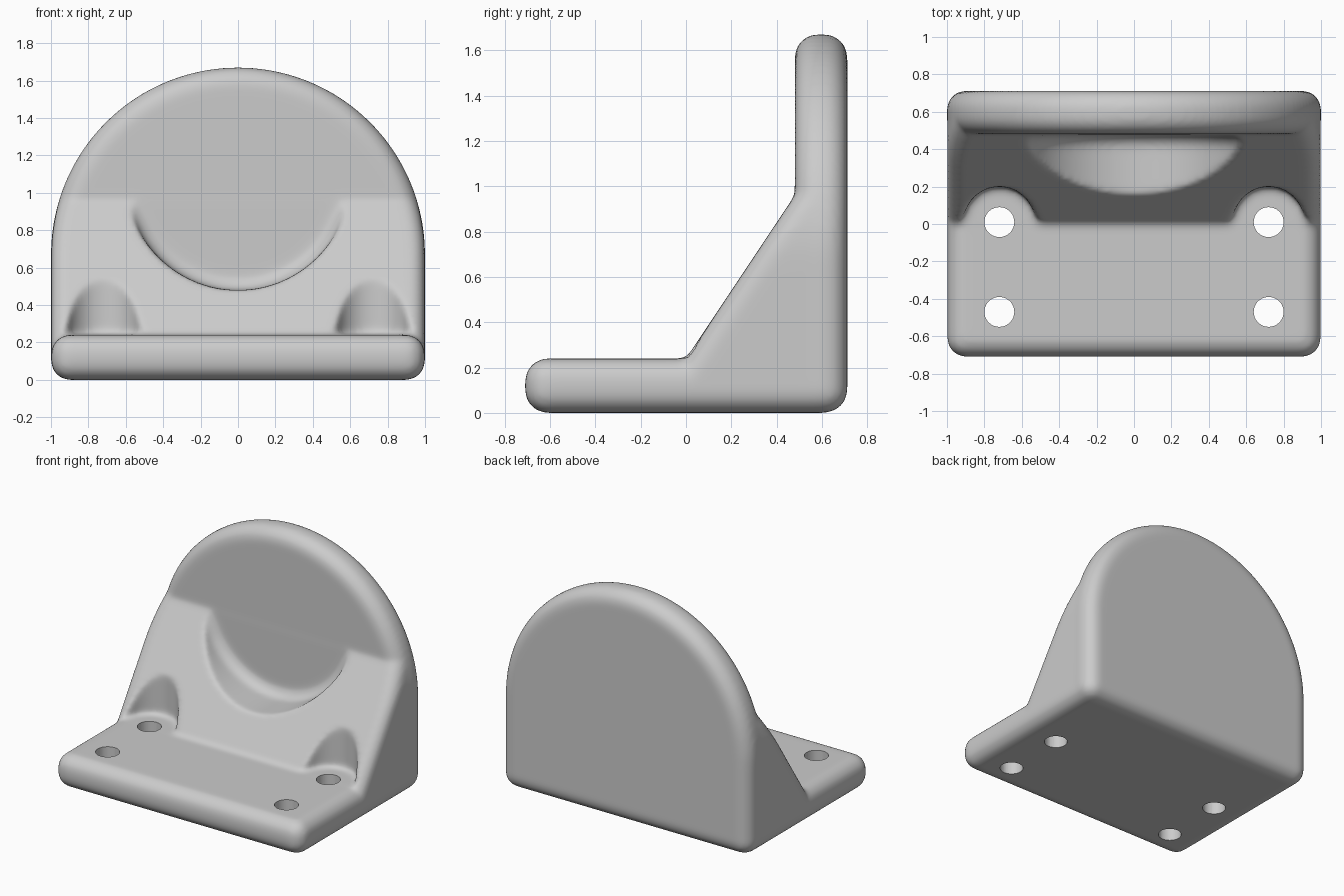
import bpy, bmesh
from math import sin, cos, radians
from mathutils import Vector

if "Cube" in bpy.data.objects:
    bpy.data.objects.remove(bpy.data.objects["Cube"], do_unlink=True)

grey = bpy.data.materials.new("light_grey")
grey.use_nodes = True
grey.diffuse_color = (0.6, 0.6, 0.6, 1)
grey.node_tree.nodes["Principled BSDF"].inputs["Base Color"].default_value = (0.6, 0.6, 0.6, 1)


def arc(cx, cy, r, start, end, steps):
    angles = [radians(start + (end - start) * i / steps) for i in range(steps + 1)]
    return [(cx + r * cos(a), cy + r * sin(a)) for a in angles]


def prism(name, outline, near, far, round_by=0.0, pick=lambda a, b: True):
    """Solid between two placements of a flat outline, with rounded edges."""
    bm = bmesh.new()
    rings = [[bm.verts.new(place(a, b)) for a, b in outline] for place in (near, far)]
    for ring in rings:
        bm.faces.new(ring)
    for i in range(len(outline)):
        j = i - 1
        bm.faces.new((rings[0][i], rings[0][j], rings[1][j], rings[1][i]))
    bmesh.ops.recalc_face_normals(bm, faces=bm.faces)
    if round_by:
        edges = [e for e in bm.edges if e.calc_face_angle(0) > 0.5
                 and pick(e.verts[0].co, e.verts[1].co)]
        bmesh.ops.bevel(bm, geom=edges, offset=round_by, segments=8, profile=0.5,
                        affect='EDGES', clamp_overlap=False)
        bmesh.ops.recalc_face_normals(bm, faces=bm.faces)
    mesh = bpy.data.meshes.new(name)
    bm.to_mesh(mesh)
    bm.free()
    mesh.materials.append(grey)
    obj = bpy.data.objects.new(name, mesh)
    bpy.context.collection.objects.link(obj)
    return obj


def at_y(y):
    return lambda x, z: Vector((x, y, z))


def at_z(z):
    return lambda x, y: Vector((x, y, z))


def apply(obj, kind, **settings):
    mod = obj.modifiers.new(kind.lower(), kind)
    for key, value in settings.items():
        setattr(mod, key, value)
    bpy.context.view_layer.objects.active = obj
    bpy.ops.object.modifier_apply(modifier=mod.name)


def combine(obj, other, operation):
    other.hide_render = True
    apply(obj, 'BOOLEAN', operation=operation, solver='EXACT', object=other)
    bpy.data.objects.remove(other, do_unlink=True)


# Base plate
half = 0.998
bracket = prism("bracket", [(-half, -0.71), (half, -0.71), (half, 0.706), (-half, 0.706)],
                at_z(0), at_z(0.24), 0.1)

# Arched back plate
arch = [(-1, 0.002), (1, 0.002)] + arc(0, 0.67, 1, 0, 180, 64)
back_plate = prism("back_plate", arch, at_y(0.48), at_y(0.712), 0.1)
combine(bracket, back_plate, 'UNION')

# Sloping gusset following the arch, rounded along its two front side edges
right = [(half, 0.12)] + arc(0, 0.67, half, 0, 19.3, 8)
gusset_outline = right + [(-x, z) for x, z in reversed(right)]
gusset = prism("gusset", gusset_outline,
               lambda x, z: Vector((x, (z - 0.24) / 1.5, z)), at_y(0.61), 0.08,
               lambda a, b: max(a.y, b.y) < 0.58 and abs(a.z - b.z) > 0.001)
combine(bracket, gusset, 'UNION')

# Round scoop through the gusset, flared at the rim and filleted at the back
flare = [(0.56, 0.86), (0.595, 0.925), (0.65, 0.97), (0.75, 0.99), (0.75, 1.4)]
scoop_outline = (arc(0, 1.08, 0.6, -150, -30, 40) + flare
                 + [(-x, z) for x, z in reversed(flare)])
scoop = prism("scoop_cutter", scoop_outline, at_y(-0.6), at_y(0.479), 0.08,
              lambda a, b: min(a.y, b.y) > 0)
combine(bracket, scoop, 'DIFFERENCE')

# Vertical recesses above the rear bolt holes
side = [(0.2, 0.03), (0.225, 0), (0.26, -0.02), (0.26, -0.3)]
recess_outline = (list(reversed(side)) + arc(0, 0.01, 0.19, 20, 160, 24)
                  + [(-x, y) for x, y in side])
for sx in (-1, 1):
    recess = prism("recess_cutter", [(x + sx * 0.72, y) for x, y in recess_outline],
                   at_z(0.241), at_z(0.9))
    combine(bracket, recess, 'DIFFERENCE')

# Blend the joined parts with soft fillets
apply(bracket, 'REMESH', mode='VOXEL', voxel_size=0.017, use_smooth_shade=True)
apply(bracket, 'SMOOTH', factor=0.5, iterations=9)

# Four bolt holes
for sx in (-1, 1):
    for y in (0.01, -0.47):
        hole = prism("hole_cutter", arc(sx * 0.72, y, 0.08, 0, 350, 35), at_z(-0.1), at_z(0.4))
        combine(bracket, hole, 'DIFFERENCE')

# Single material and smooth shading with crisp hole rims
bracket.data.materials.clear()
bracket.data.materials.append(grey)
bpy.ops.object.select_all(action='DESELECT')
bracket.select_set(True)
bpy.context.view_layer.objects.active = bracket
bpy.ops.object.shade_smooth_by_angle(angle=radians(35))
